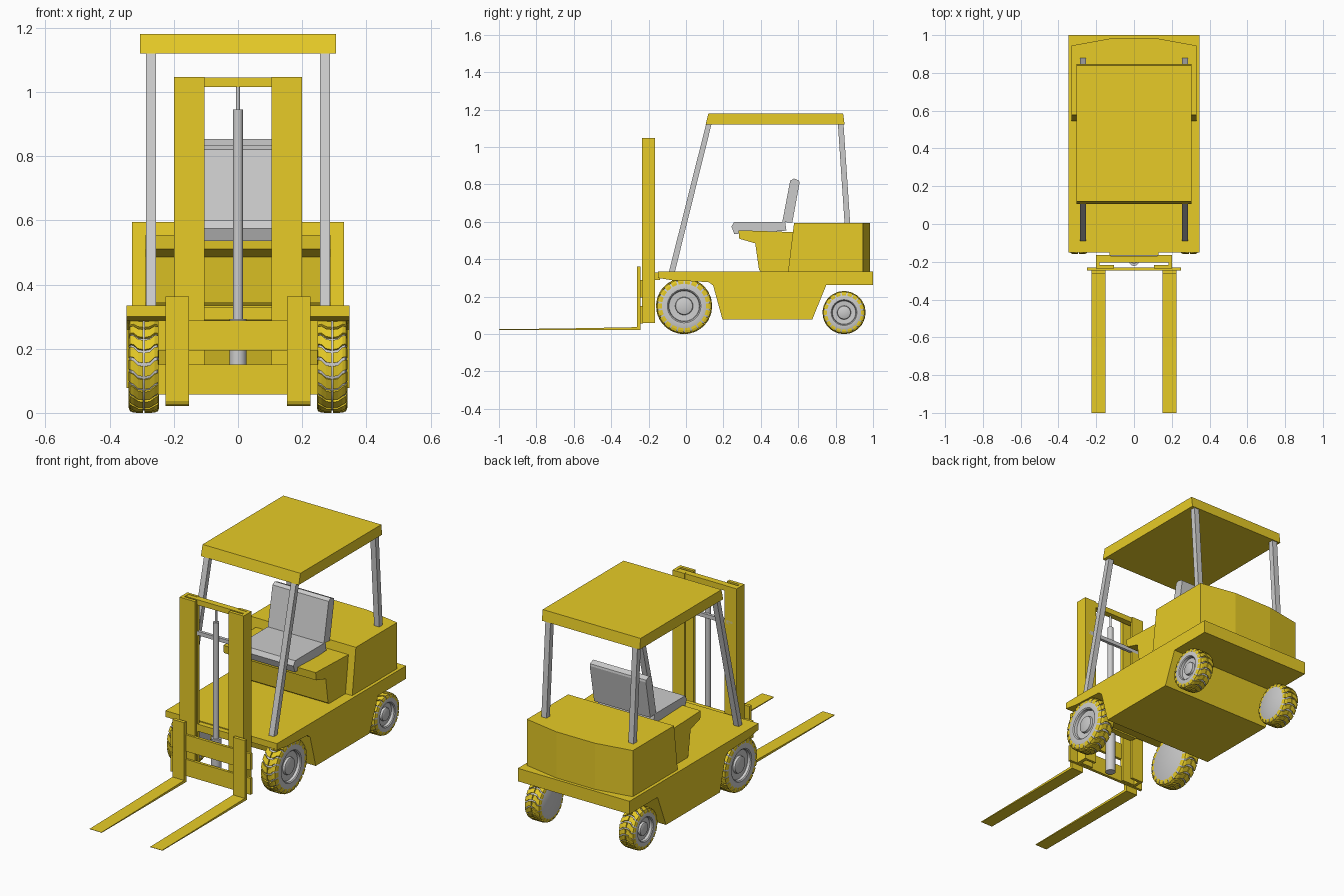
import bpy, bmesh, math

if "Cube" in bpy.data.objects:
    bpy.data.objects.remove(bpy.data.objects["Cube"])

yellow = bpy.data.materials.new("yellow_paint")
yellow.diffuse_color = (0.8, 0.6, 0.02, 1)
yellow.use_nodes = True
yellow.node_tree.nodes["Principled BSDF"].inputs["Base Color"].default_value = yellow.diffuse_color


def finish(name, bm, mat=None, smooth=False):
    bmesh.ops.recalc_face_normals(bm, faces=bm.faces)
    me = bpy.data.meshes.new(name)
    bm.to_mesh(me)
    bm.free()
    ob = bpy.data.objects.new(name, me)
    bpy.context.collection.objects.link(ob)
    if mat:
        me.materials.append(mat)
    if smooth:
        bpy.ops.object.select_all(action='DESELECT')
        bpy.context.view_layer.objects.active = ob
        ob.select_set(True)
        bpy.ops.object.shade_smooth_by_angle(angle=math.radians(35))
    return ob


def loft(bm, rings):
    """Closed rings of points joined into a capped solid."""
    vs = [[bm.verts.new(p) for p in r] for r in rings]
    n = len(vs[0])
    for a, b in zip(vs, vs[1:]):
        for i in range(n):
            j = (i + 1) % n
            bm.faces.new((a[i], a[j], b[j], b[i]))
    bm.faces.new(vs[0])
    bm.faces.new(vs[-1])


def prism(name, yz, x0, x1, mat=None):
    """Side profile (y, z) extruded across x."""
    bm = bmesh.new()
    loft(bm, [[(x, y, z) for y, z in yz] for x in (x0, x1)])
    return finish(name, bm, mat)


def box(name, x0, x1, y0, y1, z0, z1, mat=None):
    return prism(name, [(y0, z0), (y1, z0), (y1, z1), (y0, z1)], x0, x1, mat)


def column(name, xy, z0, z1, mat=None):
    """Plan outline (x, y) extruded upward."""
    bm = bmesh.new()
    loft(bm, [[(x, y, z) for x, y in xy] for z in (z0, z1)])
    return finish(name, bm, mat)


def tyre(name, s, x, y, R, w):
    """Lathed tyre and rim, hub facing outward (s = side)."""
    prof = [(-1, .001), (-1, .85), (-.85, .94), (.85, .94), (1, .85), (1, .6), (.9, .56),
            (.6, .54), (.55, .32), (.8, .3), (.85, .27), (.85, .001)]
    n = 32
    bm = bmesh.new()
    loft(bm, [[(s * (x + u * w), y + r * R * math.cos(2 * math.pi * i / n),
                R + r * R * math.sin(2 * math.pi * i / n)) for i in range(n)] for u, r in prof])
    return finish(name, bm, None, True)


def tread(name, s, x, y, R, w, count):
    """Chevron lugs around both halves of the tyre."""
    # across-width position, outer radius, angular lead (in pitches)
    stations = [(.05, 1, .5), (.4, 1, .42), (.7, .995, .08), (.93, .96, 0), (1.01, .87, 0)]
    pitch = 2 * math.pi / count
    bm = bmesh.new()
    for k in range(count):
        for half in (-1, 1):
            rings = []
            for u, r, lead in stations:
                c = (k + lead) * pitch
                ring = []
                for rr, d in ((r, -.38), (r, .38), (r - .08, .38), (r - .08, -.38)):
                    a = c + d * pitch
                    ring.append((s * (x + half * u * w), y + rr * R * math.cos(a),
                                 R + rr * R * math.sin(a)))
                rings.append(ring)
            loft(bm, rings)
    return finish(name, bm, yellow)


def cylinder(name, r, y, z0, z1):
    n = 16
    bm = bmesh.new()
    loft(bm, [[(r * math.cos(2 * math.pi * i / n), y + r * math.sin(2 * math.pi * i / n), z)
               for i in range(n)] for z in (z0, z1)])
    return finish(name, bm, None, True)


# Chassis with wheel cut-outs front and rear
prism("chassis", [(-.15, .335), (-.15, .30), (-.07, .287), (.12, .278), (.145, .26), (.195, .078),
                  (.675, .078), (.75, .262), (1, .262), (1, .335)], -.348, .348, yellow)

# Engine housing: sloped front, faceted rear
bm = bmesh.new()
loft(bm, [[(-.33, yf, z), (.33, yf, z), (.33, .945, z), (.12, .983, z), (-.12, .983, z),
           (-.33, .945, z)] for yf, z in ((.545, .33), (.578, .595))])
finish("engine_housing", bm, yellow)

# Seat and its pedestal
prism("seat_pedestal", [(.28, .555), (.285, .51), (.37, .485), (.39, .345), (.40, .333),
                        (.55, .333), (.575, .545)], -.288, .288, yellow)
prism("seat_cushion", [(.243, .575), (.258, .6), (.53, .6), (.537, .553), (.258, .535)],
      -.175, .175)
prism("seat_back", [(.515, .6), (.557, .82), (.577, .832), (.605, .82), (.607, .808),
                    (.568, .595)], -.175, .175)

# Overhead guard
prism("roof", [(.105, 1.12), (.848, 1.12), (.84, 1.18), (.12, 1.18)], -.305, .305, yellow)
for s, side in ((-1, "left"), (1, "right")):
    prism(f"front_post_{side}", [(-.092, .33), (-.06, .33), (.137, 1.125), (.108, 1.125)],
          s * .255, s * .287)
    prism(f"rear_post_{side}", [(.848, .59), (.878, .59), (.842, 1.125), (.812, 1.125)],
          s * .255, s * .287)

    # Mast rail: channel open toward the middle
    column(f"mast_rail_{side}", [(s * px, py) for px, py in
           ((.105, -.235), (.2, -.235), (.2, -.165), (.125, -.165), (.125, -.18),
            (.182, -.18), (.182, -.217), (.105, -.217))], .058, 1.047, yellow)

    # Fork: upright shank and thin tapered blade
    prism(f"fork_{side}", [(-.262, .362), (-.243, .362), (-.243, .022), (-.995, .022),
                           (-1, .026), (-.65, .03), (-.262, .037)],
          s * .152, s * .226, yellow)

    # Wheels
    for pos, y, R, count in (("front", -.01, .15, 22), ("rear", .845, .115, 20)):
        tyre(f"{pos}_wheel_{side}", s, .293, y, R, .047)
        tread(f"{pos}_tread_{side}", s, .293, y, R, .047, count)

# Mast cross members and fork carriage
box("mast_top_bar", -.185, .185, -.205, -.17, 1.015, 1.045, yellow)
box("mast_middle_bar", -.185, .185, -.182, -.165, .832, .854)
box("mast_mount", -.13, .13, -.18, -.14, .29, .33, yellow)
box("carriage_upper_plate", -.25, .25, -.246, -.23, .195, .288, yellow)
box("carriage_lower_plate", -.25, .25, -.246, -.23, .057, .15, yellow)

# Lift cylinder
cylinder("lift_cylinder_base", .027, -.195, .06, .292)
cylinder("lift_cylinder", .016, -.195, .28, .945)
cylinder("lift_rod", .006, -.195, .94, 1.02)
